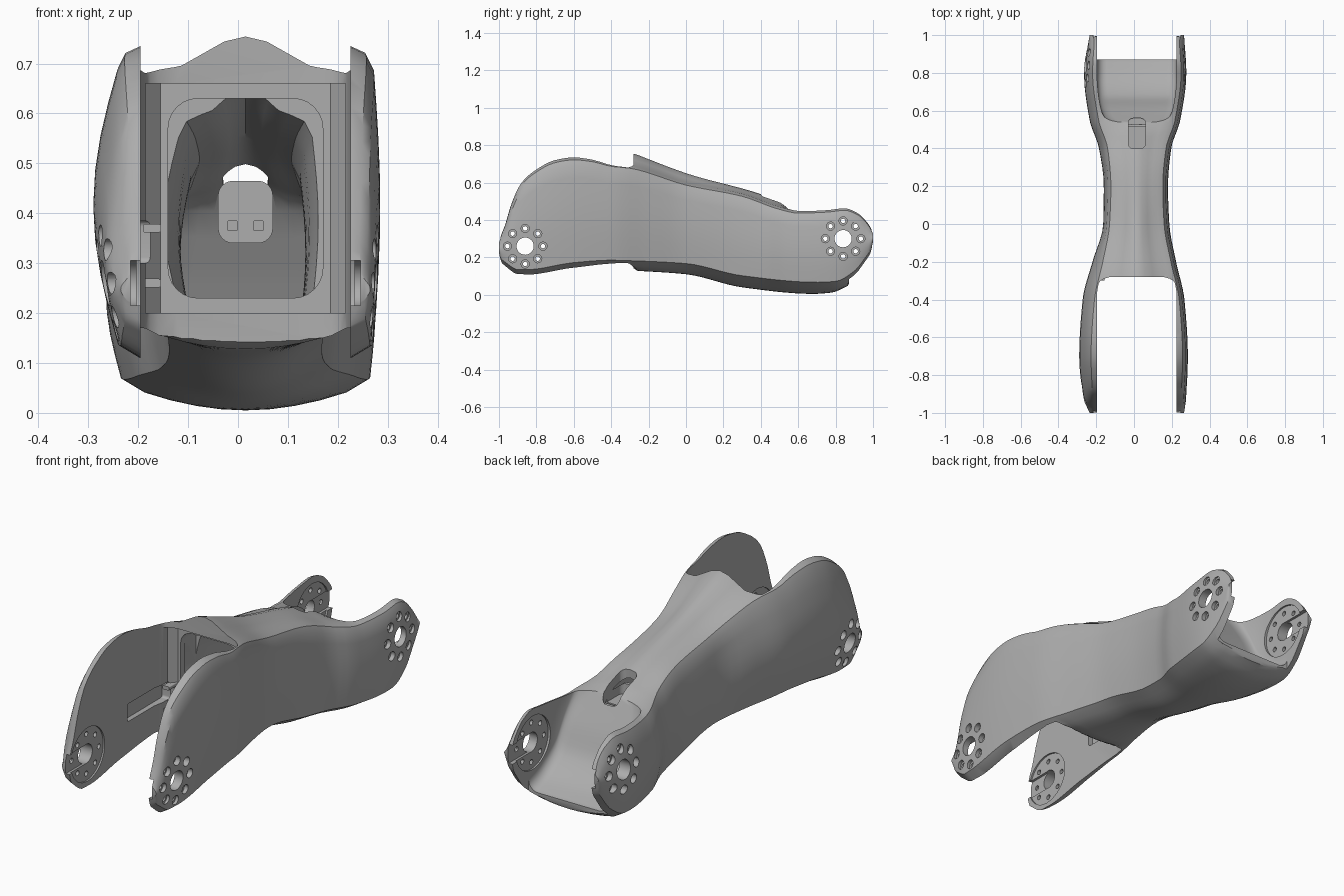
import bpy, bmesh
from math import pi, sin, cos, radians
from mathutils import Matrix, Vector

if "Cube" in bpy.data.objects:
    bpy.data.objects.remove(bpy.data.objects["Cube"])

MID = 0.015          # centre plane of the fork
GAP = 0.21           # half distance between the arms
HUBS = [(-0.86, 0.26, -1), (0.84, 0.30, 1)]

grey = bpy.data.materials.new("satin grey")
grey.use_nodes = True
grey.diffuse_color = (0.42, 0.42, 0.42, 1)
grey.node_tree.nodes["Principled BSDF"].inputs["Base Color"].default_value = (0.42, 0.42, 0.42, 1)


def curve(*pts):
    """Smooth monotone interpolation through (position, value) points."""
    n = len(pts)
    slope = [(pts[i + 1][1] - pts[i][1]) / (pts[i + 1][0] - pts[i][0]) for i in range(n - 1)]
    tan = [slope[0]]
    for a, b in zip(slope, slope[1:]):
        tan.append(2 * a * b / (a + b) if a * b > 0 else 0)
    tan.append(slope[-1])

    def value(y):
        if y <= pts[0][0]:
            return pts[0][1]
        for i in range(n - 1):
            if y <= pts[i + 1][0]:
                h = pts[i + 1][0] - pts[i][0]
                t = (y - pts[i][0]) / h
                return ((1 + 2 * t) * (1 - t) ** 2 * pts[i][1] + t * (1 - t) ** 2 * h * tan[i]
                        + t * t * (3 - 2 * t) * pts[i + 1][1] + t * t * (t - 1) * h * tan[i + 1])
        return pts[-1][1]
    return value


# Shape of the limb along its length
edge_top = curve((-1, .28), (-.985, .33), (-.97, .37), (-.93, .5), (-.88, .6), (-.8, .67), (-.7, .72),
                 (-.6, .735), (-.5, .725), (-.4, .7), (-.3, .69), (0, .6), (.3, .54), (.5, .47),
                 (.6, .45), (.75, .455), (.85, .465), (.92, .44), (.97, .39), (1, .33))
crown_top = curve((-.29, .76), (0, .65), (.5, .5), (.53, .475), (.6, .45))
edge_low = curve((-1, .22), (-.985, .17), (-.95, .135), (-.9, .108), (-.85, .108), (-.6, .145),
                 (-.4, .158), (-.29, .155), (0, .14), (.3, .075), (.7, .04), (.8, .045),
                 (.9, .1), (.95, .16), (.985, .22), (1, .28))
crown_low = curve((-.29, .13), (0, .11), (.3, .04), (.68, .005), (.78, .012), (.87, .05))
wide_left = curve((-1, .25), (-.93, .28), (-.7, .305), (-.4, .287), (-.2, .235), (0, .178), (.2, .175),
                  (.4, .2), (.55, .25), (.8, .28), (1, .25))
wide_right = curve((-1, .25), (-.93, .26), (-.7, .27), (-.4, .252), (-.2, .208), (0, .172), (.2, .165),
                   (.4, .182), (.55, .23), (.8, .262), (1, .25))
saddle = curve((.5, .52), (.53, .48), (.57, .41), (.62, .32), (.68, .2), (.78, .12), (.87, .085))
saddle_half = curve((.5, .08), (.53, .13), (.56, .17), (.62, .192), (.7, .205), (.76, GAP))
fork_half = curve((-.36, GAP), (-.31, .2), (-.29, .175), (-.28, .14))


def section(y, wall=0.0):
    """Ring of (x, z) points for the limb, shrunk inwards by wall."""
    top, low = edge_top(y), edge_low(y)
    ctop = crown_top(y) if -.36 < y < .6 else top
    clow = crown_low(y) if -.29 < y < .87 else low
    if wall:
        top, ctop, low, clow = top - .04, ctop - .04, low + .04, clow + .04
        if y > .5:
            top, ctop = min(top, saddle(y) - .07), min(ctop, saddle(y) - .07)
    b = wide_right(y) - .012 - wall
    c = min(.045, .2 * (top - low))

    def side(w):
        inner = b - c
        pts = [(inner * k / 4, top + (ctop - top) * (.5 + .5 * cos(pi * k / 4))) for k in range(5)]
        pts.append((b - c * .35, top - c * .3))
        hi, lo = top - c, low + c * .6
        for k in range(9):
            pts.append((b + (w - wall - b) * sin(pi * k / 8), hi + (lo - hi) * k / 8))
        for k in range(4, -1, -1):
            pts.append((inner * k / 4, low + (clow - low) * (1 - (k / 4) ** 2)))
        return pts
    right, left = side(wide_right(y)), side(wide_left(y))
    return [(MID + u, z) for u, z in right] + [(MID - u, z) for u, z in left[-2:0:-1]]


def finish(name, bm):
    bmesh.ops.recalc_face_normals(bm, faces=bm.faces)
    me = bpy.data.meshes.new(name)
    bm.to_mesh(me)
    bm.free()
    me.materials.append(grey)
    ob = bpy.data.objects.new(name, me)
    bpy.context.collection.objects.link(ob)
    return ob


def loft(name, stations, ring):
    bm = bmesh.new()
    rows = [[bm.verts.new((x, y, z)) for x, z in ring(y)] for y in stations]
    n = len(rows[0])
    for a, b in zip(rows, rows[1:]):
        for i in range(n):
            bm.faces.new((a[i], a[(i + 1) % n], b[(i + 1) % n], b[i]))
    bm.faces.new(rows[0])
    bm.faces.new(rows[-1])
    return finish(name, bm)


def block(name, u0, u1, y0, y1, z0, z1, axis=None, r=0.0):
    """Box given by its limits (u from the centre plane), rounded round one axis."""
    bm = bmesh.new()
    size = Vector((u1 - u0, y1 - y0, z1 - z0))
    place = Matrix.Translation((MID + (u0 + u1) / 2, (y0 + y1) / 2, (z0 + z1) / 2))
    bmesh.ops.create_cube(bm, size=1, matrix=place @ Matrix.Diagonal((*size, 1)))
    if axis is not None:
        edges = [e for e in bm.edges if abs((e.verts[0].co - e.verts[1].co)[axis]) > 1e-4]
        bmesh.ops.bevel(bm, geom=edges, offset=r, segments=6, profile=.5, affect='EDGES')
    return finish(name, bm)


def rods(name, items, spans, sides):
    """Cylinders along x: items are (y, z, radius), spans are (u0, u1)."""
    bm = bmesh.new()
    for y, z, r in items:
        for u0, u1 in spans:
            m = Matrix.Translation((MID + (u0 + u1) / 2, y, z)) @ Matrix.Rotation(pi / 2, 4, 'Y')
            bmesh.ops.create_cone(bm, cap_ends=True, segments=sides, radius1=r, radius2=r,
                                  depth=u1 - u0, matrix=m)
    return finish(name, bm)


def combine(ob, tool, how='DIFFERENCE'):
    mod = ob.modifiers.new("cut", 'BOOLEAN')
    mod.operation, mod.object, mod.solver = how, tool, 'EXACT'
    tool.hide_render = True
    bpy.context.view_layer.update()
    dg = bpy.context.evaluated_depsgraph_get()
    me = bpy.data.meshes.new_from_object(ob.evaluated_get(dg))
    ob.modifiers.clear()
    ob.data = me
    bpy.data.objects.remove(tool)


def spread(a, b, n):
    return [a + (b - a) * i / n for i in range(n + 1)]


def fork_ring(y):
    g = fork_half(y)
    return [(MID - g, -.3), (MID + g, -.3), (MID + g, 1.2), (MID - g, 1.2)]


def saddle_ring(y):
    g, s = saddle_half(y), saddle(y)
    f = .05
    half = [(g, 1.2)] + [(g - f + f * cos(a), s + f - f * sin(a)) for a in spread(0, pi / 2, 5)]
    return [(MID + u, z) for u, z in half] + [(MID - u, z) for u, z in reversed(half)]


def recess_ring(y):
    g = .2 if y < -.27 else .17
    return [(MID - g, .2), (MID + g, .2), (MID + g, .66), (MID - g, .66)]


# Outer shell, hollowed out
limb = loft("limb_shell", [-cos(pi * i / 72) for i in range(73)], section)
combine(limb, loft("cavity", spread(-.2, .68, 30), lambda y: section(y, .045)))

# Front fork opening, recessed front frame and its window
combine(limb, loft("fork_gap", [-1.2, -.36] + spread(-.35, -.28, 7), fork_ring))
combine(limb, loft("frame_recess", [-.4, -.271, -.235], recess_ring))
combine(limb, block("window", -.155, .155, -.4, -.12, .23, .63, 1, .06))

# Rear saddle between the rear arms, with the tail trimmed behind it
combine(limb, loft("saddle_gap", spread(.505, .87, 24) + [1.2], saddle_ring))
combine(limb, block("tail_trim", -GAP, GAP, .872, 1.2, -.2, .6))

# Cable slot with its raised rim inside the cavity
combine(limb, block("slot_rim", -.055, .055, .385, .515, .34, .465, 1, .03), 'UNION')
combine(limb, block("cable_slot", -.045, .045, .40, .56, .415, .7, 2, .025))
for u in (-.026, .026):
    combine(limb, block("strap_slot", u - .009, u + .009, .36, .43, .365, .385))

# Cable channel in the inner face of one arm
combine(limb, block("cable_channel", -.235, -.16, -.56, -.26, .30, .385, 0, .012))

# Hubs: inner seat, open channel, centre bore and ring of screw holes
for y, z, way in HUBS:
    ring = [(y + .095 * cos(pi * k / 4), z + .095 * sin(pi * k / 4)) for k in range(8)]
    combine(limb, rods("hub_seat", [(y, z, .128)], [(-.218, .218)], 40))
    y0, y1 = sorted((y, y + way * .3))
    combine(limb, block("hub_channel", -.23, .23, y0, y1, z - .045, z + .045))
    combine(limb, rods("hub_bore", [(y, z, .046)], [(-.5, .5)], 32))
    combine(limb, rods("screw_heads", [(a, b, .022) for a, b in ring], [(-.5, -.24), (.24, .5)], 16))
    combine(limb, rods("screw_holes", [(a, b, .012) for a, b in ring], [(-.5, .5)], 12))

# Cable clips beside the window
for z in (.26, .37):
    block("cable_clip", -.205, -.17, -.30, -.225, z - .009, z + .009, 1, .005)

for ob in bpy.context.collection.objects:
    if ob.type == 'MESH' and ob.data.materials and ob.data.materials[0] == grey:
        bpy.ops.object.select_all(action='DESELECT')
        ob.select_set(True)
        bpy.context.view_layer.objects.active = ob
        bpy.ops.object.shade_smooth_by_angle(angle=radians(32))
